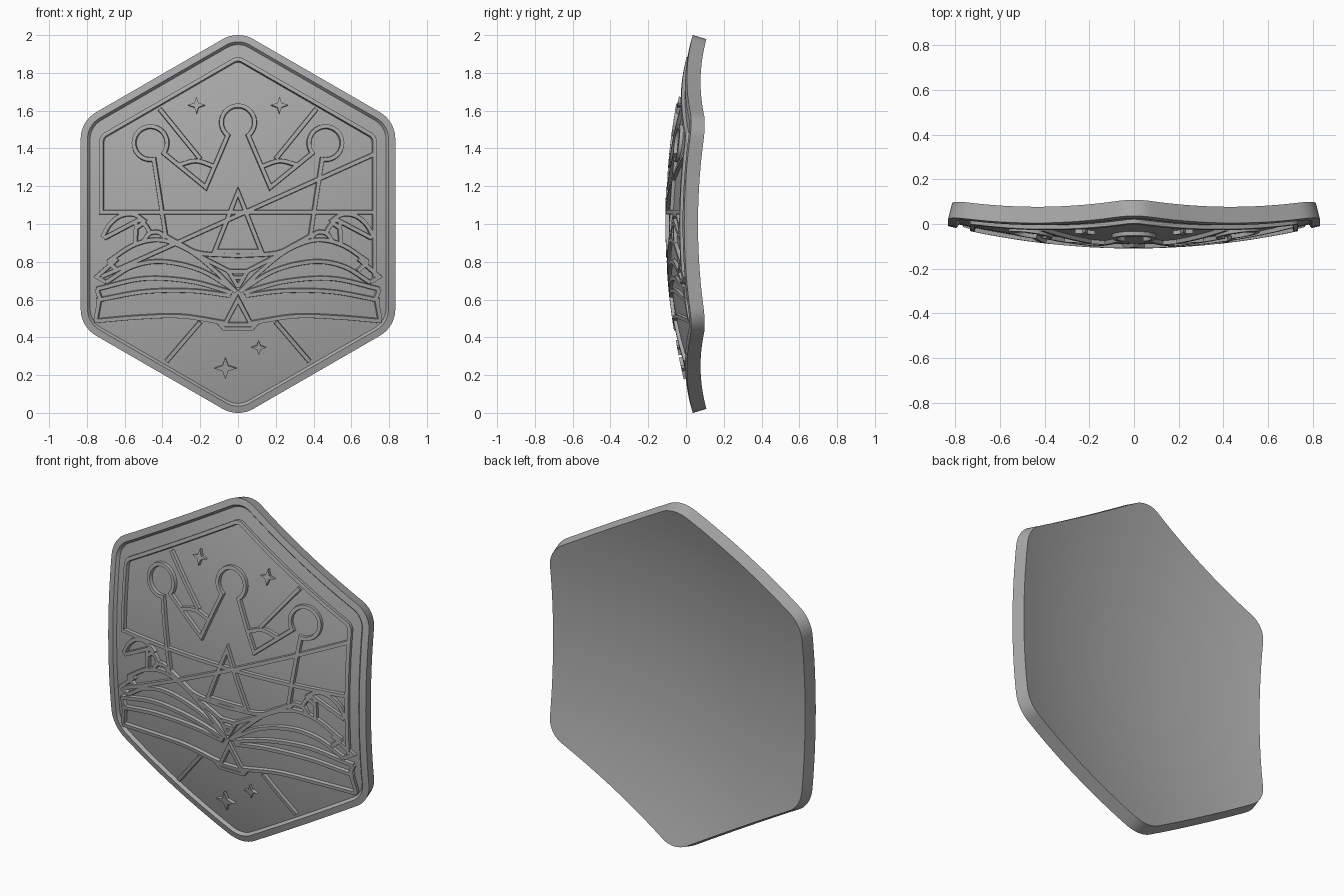
import bpy, bmesh, math
from mathutils import Vector

if "Cube" in bpy.data.objects:
    bpy.data.objects.remove(bpy.data.objects["Cube"])

R = 3.5                          # radius of the dome the badge is wrapped on
FLOOR, BACK = -0.018, -0.075     # heights below the relief top
grey = bpy.data.materials.new("badge grey")
grey.diffuse_color = (0.4, 0.4, 0.4, 1)
grey.use_nodes = True
grey.node_tree.nodes["Principled BSDF"].inputs["Base Color"].default_value = grey.diffuse_color


def wrap(x, z, h):
    """Wrap a flat point (x, z from the centre) with height h onto the dome."""
    n = Vector((x, -math.sqrt(R * R - x * x - z * z), z)) / R
    return n * (R + h) + Vector((0, R - 0.11, 1))


def finish(name, bm):
    bmesh.ops.recalc_face_normals(bm, faces=bm.faces)
    me = bpy.data.meshes.new(name)
    bm.to_mesh(me)
    bm.free()
    me.materials.append(grey)
    ob = bpy.data.objects.new(name, me)
    bpy.context.collection.objects.link(ob)
    bpy.ops.object.select_all(action='DESELECT')
    ob.select_set(True)
    bpy.context.view_layer.objects.active = ob
    bpy.ops.object.shade_smooth_by_angle(angle=math.radians(30))
    return ob


def rounded_hex(a, b, r, arc=8, sub=14):
    """Hexagon with side distance a, slant distance b, corner radius r."""
    a, b, c = a - r, b - r, math.cos(math.pi / 6)
    zs = (b - a / 2) / c
    centres = [(a, zs), (0, b / c), (-a, zs), (-a, -zs), (0, -b / c), (a, -zs)]
    corners = []
    for i, (x, z) in enumerate(centres):
        angs = [math.radians(60 * i + 60 * k / arc) for k in range(arc + 1)]
        corners.append([Vector((x + r * math.cos(t), z + r * math.sin(t))) for t in angs])
    pts = []
    for i, co in enumerate(corners):
        nxt = corners[(i + 1) % 6][0]
        pts += co + [co[-1].lerp(nxt, k / sub) for k in range(1, sub)]
    return pts


def smooth(pts, n=8):
    """Catmull-Rom curve through a few points."""
    p = [Vector(q) for q in pts]
    p = [2 * p[0] - p[1]] + p + [2 * p[-1] - p[-2]]
    out = []
    for i in range(1, len(p) - 2):
        for k in range(n):
            t = k / n
            out.append(0.5 * (2 * p[i] + (p[i + 1] - p[i - 1]) * t
                       + (2 * p[i - 1] - 5 * p[i] + 4 * p[i + 1] - p[i + 2]) * t * t
                       + (3 * p[i] - p[i - 1] - 3 * p[i + 1] + p[i + 2]) * t ** 3))
    return out + [p[-2]]


def arc(cx, cz, r, a0, a1, n=28):
    return [(cx + r * math.cos(math.radians(a0 + (a1 - a0) * k / n)),
             cz + r * math.sin(math.radians(a0 + (a1 - a0) * k / n))) for k in range(n + 1)]


def ridge(bm, pts, closed=False, w=0.022):
    """Raised line with mitred corners along (x, absolute z) points."""
    src = [Vector((p[0], p[1] - 1)) for p in pts]
    path = []
    for i in range(len(src) if closed else len(src) - 1):
        a, b = src[i], src[(i + 1) % len(src)]
        m = max(1, int((b - a).length / 0.08))
        path += [a.lerp(b, k / m) for k in range(m)]
    if not closed:
        path.append(src[-1])
    N, rows = len(path), []
    for i, p in enumerate(path):
        d0 = (p - path[i - 1]) if closed or i else path[1] - p
        d1 = (path[(i + 1) % N] - p) if closed or i < N - 1 else d0
        n0 = Vector((-d0.y, d0.x)).normalized()
        n1 = Vector((-d1.y, d1.x)).normalized()
        m = (n0 + n1).normalized()
        m /= max(0.4, m.dot(n0))
        rows.append([bm.verts.new(wrap(*(p + m * s), h)) for s, h in
                     ((-w * .6, FLOOR - .004), (-w * .45, 0), (w * .45, 0), (w * .6, FLOOR - .004))])
    for i in range(N if closed else N - 1):
        r0, r1 = rows[i], rows[(i + 1) % N]
        for k in range(3):
            bm.faces.new((r0[k], r0[k + 1], r1[k + 1], r1[k]))
    if not closed:
        bm.faces.new(rows[0])
        bm.faces.new(rows[-1])


def ridges(name, lines, mirror=True, closed=False):
    bm = bmesh.new()
    for pts in lines:
        ridge(bm, pts, closed)
        if mirror:
            ridge(bm, [(-p[0], p[1]) for p in pts], closed)
    finish(name, bm)


# Plate: domed back, side wall, raised rim and sunken floor in one skin
bm = bmesh.new()
A, B, RAD = 0.833, 0.888, 0.162
outer = rounded_hex(A, B, RAD)
lip = rounded_hex(A - .036, B - .036, RAD - .036)
foot = rounded_hex(A - .046, B - .046, RAD - .046)
scales = [k / 14 for k in range(1, 15)]
loops = [([p * s for p in outer], BACK) for s in scales]
loops += [(outer, 0), (lip, 0)]
loops += [([p * s for p in foot], FLOOR) for s in reversed(scales)]
rows = [[bm.verts.new(wrap(p.x, p.y, h)) for p in lp] for lp, h in loops]
n = len(outer)
for r0, r1 in zip(rows, rows[1:]):
    for i in range(n):
        j = (i + 1) % n
        bm.faces.new((r0[i], r0[j], r1[j], r1[i]))
for row, h in ((rows[0], BACK), (rows[-1], FLOOR)):
    c = bm.verts.new(wrap(0, 0, h))
    for i in range(n):
        bm.faces.new((c, row[i], row[(i + 1) % n]))
finish("badge_plate", bm)

# Inner frame over the top and down the sides to the book
frame = [(p.x, p.y + 1) for p in rounded_hex(.725, .763, .05) if p.y > 0]
ridges("inner_frame", [[(.725, .72)] + frame + [(-.725, .72)]], mirror=False)

# Crown outline: left base, three balls with valleys, right base
half = ([(-.385, .94)] + arc(-.465, 1.43, .088, 282, -37) + [(-.172, 1.195)]
        + arc(0, 1.54, .088, 232, 90))
ridges("crown", [half + [(-x, z) for x, z in reversed(half[:-1])]], mirror=False)
ridges("crown_back", [smooth([(-.31, 1.315), (-.22, 1.335), (-.125, 1.305)])])
ridges("crown_triangle", [[(-.124, .855), (0, 1.17), (.124, .855)]], mirror=False, closed=True)

# Dividing lines of the background
ridges("sector_lines", [[(.415, 1.61), (.2, 1.345)], [(.2, .48), (.38, .27)]])

# Open book: fanned pages and cover edges
ridges("book_pages", [
    smooth([(.01, .64), (.12, .75), (.26, .86), (.41, .915), (.55, .89), (.69, .80)]),
    smooth([(.02, .65), (.2, .755), (.4, .80), (.56, .775), (.70, .69)]),
    smooth([(.03, .635), (.25, .695), (.5, .71), (.75, .655)]),
    smooth([(.04, .62), (.25, .645), (.5, .64), (.75, .595)]),
    smooth([(.07, .475), (.3, .51), (.52, .505), (.76, .485)]),
    [(.69, .80), (.635, .75)], [(.70, .69), (.75, .72), (.64, .815)],
    [(.75, .655), (.73, .60)], [(.735, .60), (.755, .49)]])
ridges("book_inside", [
    smooth([(.39, .94), (.3, .89), (.2, .845), (0, .832)]),
    [(.215, .835), (.05, .75), (.0, .665)]])
ridges("book_middle", [[(-.06, .748), (.06, .748)], [(-.035, .715), (.035, .715)]], mirror=False)
ridges("book_spine", [[(-.07, .467), (0, .60), (.07, .467)]], mirror=False, closed=True)
ridges("spine_foot", [[(-.10, .475), (-.075, .445), (.075, .445), (.10, .475)]], mirror=False)

# Leaves behind the book
ridges("leaves", [
    smooth([(.49, 1.01), (.55, 1.05), (.62, 1.045), (.68, 1.0), (.72, .93)]),
    [(.49, 1.01), (.53, 1.02), (.71, .925)], [(.54, 1.02), (.545, .90)],
    smooth([(.385, .925), (.42, .955), (.47, .95), (.50, .91)]),
    smooth([(.47, .96), (.50, 1.0), (.54, .98)])])

# Four-pointed stars
bm = bmesh.new()
for x, z, s in ((-.22, 1.63, .045), (.22, 1.63, .045), (-.067, .235, .058), (.11, .345, .04)):
    ring = []
    for k in range(8):
        r, t = (s if k % 2 == 0 else s * .36), k * math.pi / 4
        ring.append((x + r * math.cos(t), z - 1 + r * math.sin(t)))
    top = [bm.verts.new(wrap(a, b, 0)) for a, b in ring]
    low = [bm.verts.new(wrap(a, b, FLOOR - .004)) for a, b in ring]
    bm.faces.new(top)
    for k in range(8):
        j = (k + 1) % 8
        bm.faces.new((top[k], top[j], low[j], low[k]))
finish("stars", bm)
